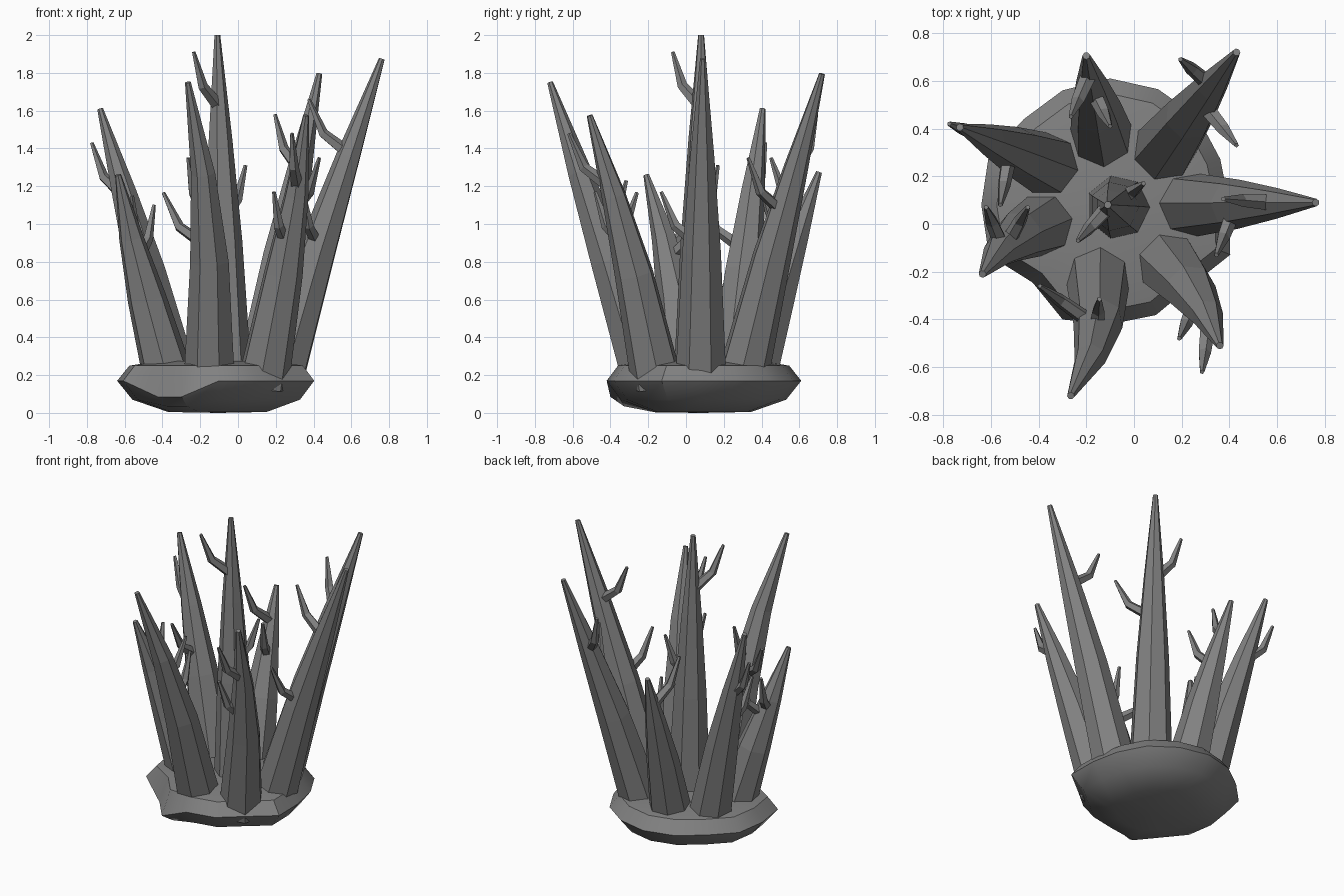
import bpy, bmesh, math
from mathutils import Vector

if "Cube" in bpy.data.objects:
    bpy.data.objects.remove(bpy.data.objects["Cube"])

grey = bpy.data.materials.new("stone grey")
grey.diffuse_color = (0.22, 0.22, 0.22, 1)
grey.use_nodes = True
grey.node_tree.nodes["Principled BSDF"].inputs["Base Color"].default_value = grey.diffuse_color


def finish(bm, name):
    bmesh.ops.recalc_face_normals(bm, faces=bm.faces[:])
    me = bpy.data.meshes.new(name)
    bm.to_mesh(me)
    bm.free()
    me.materials.append(grey)
    ob = bpy.data.objects.new(name, me)
    bpy.context.collection.objects.link(ob)
    return ob


def bridge(bm, a, b):
    n = len(a)
    for i in range(n):
        bm.faces.new((a[i], a[(i + 1) % n], b[(i + 1) % n], b[i]))


def tube(name, pts, radii, sides, turn):
    """Tapered faceted tube through the points."""
    bm = bmesh.new()
    rings = []
    for i, (p, r) in enumerate(zip(pts, radii)):
        d = (pts[min(i + 1, len(pts) - 1)] - pts[max(i - 1, 0)]).normalized()
        q = Vector((0, 0, 1)).rotation_difference(d)
        angles = [turn + math.tau * k / sides for k in range(sides)]
        rings.append([bm.verts.new(p + q @ Vector((r * math.cos(t), r * math.sin(t), 0)))
                      for t in angles])
    for a, b in zip(rings, rings[1:]):
        bridge(bm, a, b)
    bm.faces.new(rings[0])
    bm.faces.new(rings[-1])
    return finish(bm, name)


def at_height(path, z):
    for a, b in zip(path, path[1:]):
        if z <= b.z:
            return a.lerp(b, (z - a.z) / (b.z - a.z))
    return path[-1]


# Rock base: uneven radii around the centre, stacked in scaled rings, front-left corner low
radii = [.5, .5, .52, .525, .53, .52, .51, .55, .54, .55, .46, .52, .5, .5, .48, .545]
bm = bmesh.new()
rings = []
for scale, z in ((.5, .005), (.85, .07), (1, .17), (.88, .25), (.6, .275)):
    ring = []
    for k, r in enumerate(radii):
        t = math.tau * k / len(radii)
        drop = 0.5 if k in (10, 11) and z < .2 else 1
        ring.append(bm.verts.new((-.1 + r * scale * math.cos(t),
                                  .08 + r * scale * math.sin(t), z * drop)))
    rings.append(ring)
for a, b in zip(rings, rings[1:]):
    bridge(bm, a, b)
for ring, z in ((rings[0], 0), (rings[-1], .28)):
    c = bm.verts.new((-.1, .08, z))
    for i in range(len(ring)):
        bm.faces.new((ring[i], ring[(i + 1) % len(ring)], c))
rock = finish(bm, "rock_base")
bpy.context.view_layer.objects.active = rock
rock.select_set(True)
bpy.ops.object.shade_smooth_by_angle(angle=math.radians(40))

# Spikes: foot, tip, sideways bow
spikes = {
    "centre": ((-.065, .07), (-.11, .08, 2), 0),
    "east": ((.21, .08), (.762, .09, 1.875), 0),
    "north_east": ((.11, .29), (.43, .72, 1.795), 0),
    "north": ((-.13, .34), (-.2, .705, 1.275), 0),
    "north_west": ((-.34, .24), (-.73, .405, 1.61), 0),
    "west": ((-.36, .01), (-.635, -.21, 1.26), -.03),
    "south_west": ((-.15, -.2), (-.265, -.72, 1.75), .045),
    "south_east": ((.13, -.15), (.36, -.51, 1.575), .025),
}
# Two twig tips for each spike
twigs = {
    "centre": ((-.235, -.07, 1.91), (.04, .17, 1.31)),
    "east": ((.375, .105, 1.66), (.345, -.13, 1.17)),
    "north_east": ((.195, .69, 1.58), (.43, .33, 1.35)),
    "north": ((-.265, .45, 1.35), (-.1, .41, 1.15)),
    "north_west": ((-.775, .42, 1.43), (-.56, .08, 1.15)),
    "west": ((-.445, .07, 1.1), (-.62, .07, 1.15)),
    "south_west": ((-.395, -.26, 1.165), (-.145, -.315, 1.23)),
    "south_east": ((.285, -.62, 1.48), (.19, -.48, 1.17)),
}
for i, (name, (foot, tip, bow)) in enumerate(spikes.items()):
    a, b = Vector((*foot, .15)), Vector(tip)
    d = (b - a).xy.normalized()
    path = [a]
    for out, up in ((.38, .41), (.68, .70)):
        p = a.lerp(b, out) + Vector((-d.y, d.x, 0)) * bow
        p.z = a.z + (b.z - a.z) * up
        path.append(p)
    path.append(b)
    tube(name + "_spike", path, (.14, .105, .066, .016), 7, i * 0.4)
    # Twigs leave the spike sideways, then turn upward
    for j, end in enumerate(twigs[name]):
        t = Vector(end)
        root = at_height(path, t.z - .29)
        elbow = root.lerp(t, .65)
        elbow.z = root.z + .11
        tube(f"{name}_twig_{j + 1}", (root, elbow, t), (.036, .028, .01), 5, j)
